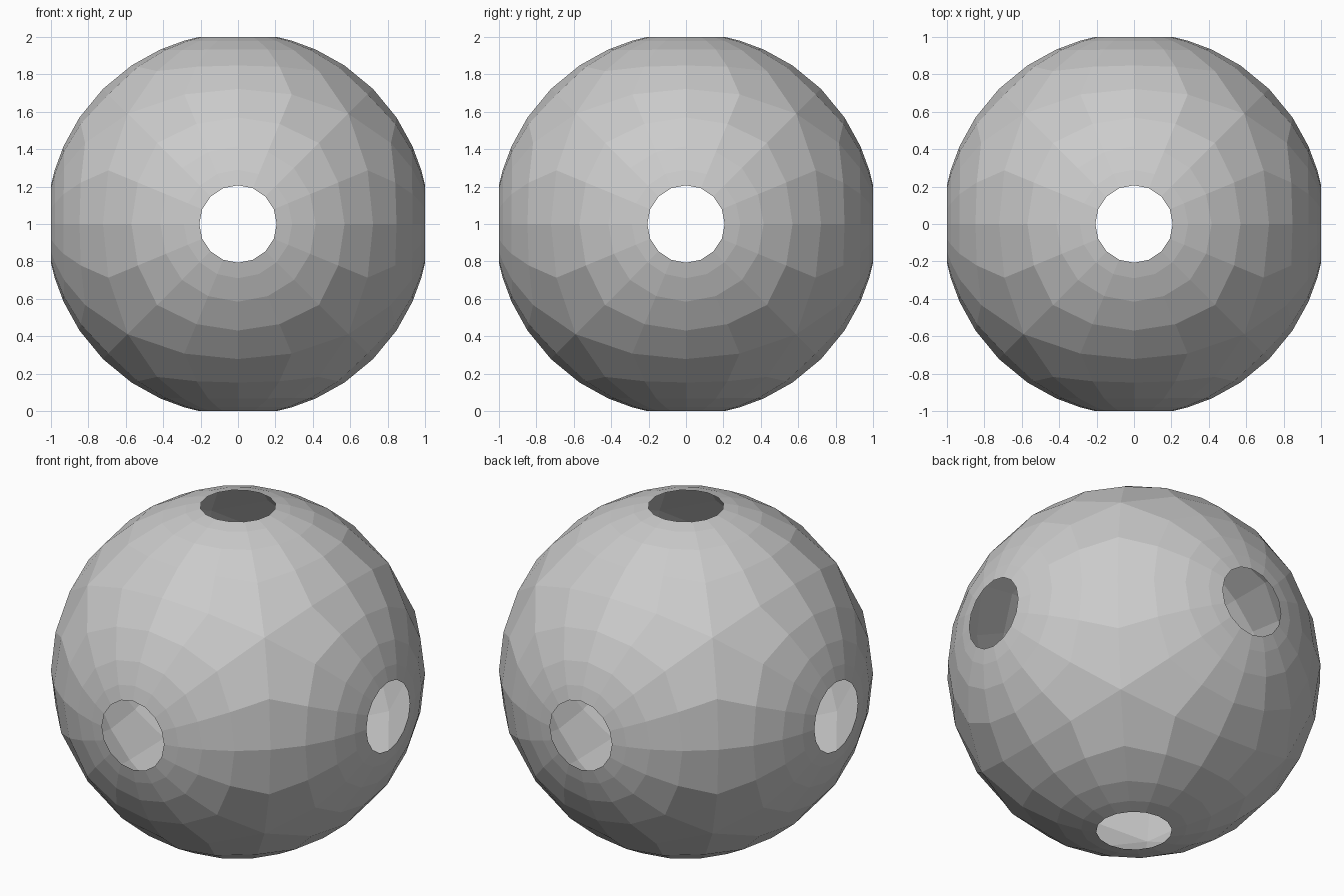
import bpy, bmesh
from math import sin, cos, atan, radians, pi, sqrt
from mathutils import Vector, Matrix

if "Cube" in bpy.data.objects:
    bpy.data.objects.remove(bpy.data.objects["Cube"])

HOLE = 0.207                      # radius of each round opening
RADIUS = sqrt(1 + HOLE ** 2)      # opening rims lie one unit from the centre
SEGMENTS = 16
# Rings from the opening to the square seam: (angle from axis, squareness)
RINGS = [(11.7, 0), (16.5, 0), (24.0, 0.05), (33.9, 0.3), (45.0, 1)]


def ring_point(angle, squareness, step):
    """Point on the sphere, easing from a circle to a cube-face outline."""
    turn = 2 * pi * step / SEGMENTS
    square = atan(1 / max(abs(cos(turn)), abs(sin(turn))))
    tilt = radians(angle) + squareness * (square - pi / 4)
    return RADIUS * Vector((sin(tilt) * cos(turn), sin(tilt) * sin(turn), cos(tilt)))


def add_patch(bm, rotation):
    """One of six sphere patches, with a round opening at its middle."""
    rows = [[bm.verts.new(rotation @ ring_point(a, s, i)) for i in range(SEGMENTS)]
            for a, s in RINGS]
    for inner, outer in zip(rows, rows[1:]):
        for i in range(SEGMENTS):
            j = (i + 1) % SEGMENTS
            bm.faces.new((inner[i], outer[i], outer[j], inner[j]))


# Hollow shell: top, bottom and four side patches welded along their seams
bm = bmesh.new()
for k in range(4):
    add_patch(bm, Matrix.Rotation(k * pi / 2, 3, 'X'))
for side in (-1, 1):
    add_patch(bm, Matrix.Rotation(side * pi / 2, 3, 'Y'))
bmesh.ops.remove_doubles(bm, verts=bm.verts, dist=0.001)

mesh = bpy.data.meshes.new("pierced_sphere")
bm.to_mesh(mesh)
bm.free()
sphere = bpy.data.objects.new("pierced_sphere", mesh)
sphere.location.z = 1
bpy.context.collection.objects.link(sphere)

# Plain grey finish
grey = bpy.data.materials.new("light_grey")
grey.use_nodes = True
colour = (0.6, 0.6, 0.6, 1)
grey.diffuse_color = colour
grey.node_tree.nodes["Principled BSDF"].inputs["Base Color"].default_value = colour
mesh.materials.append(grey)
